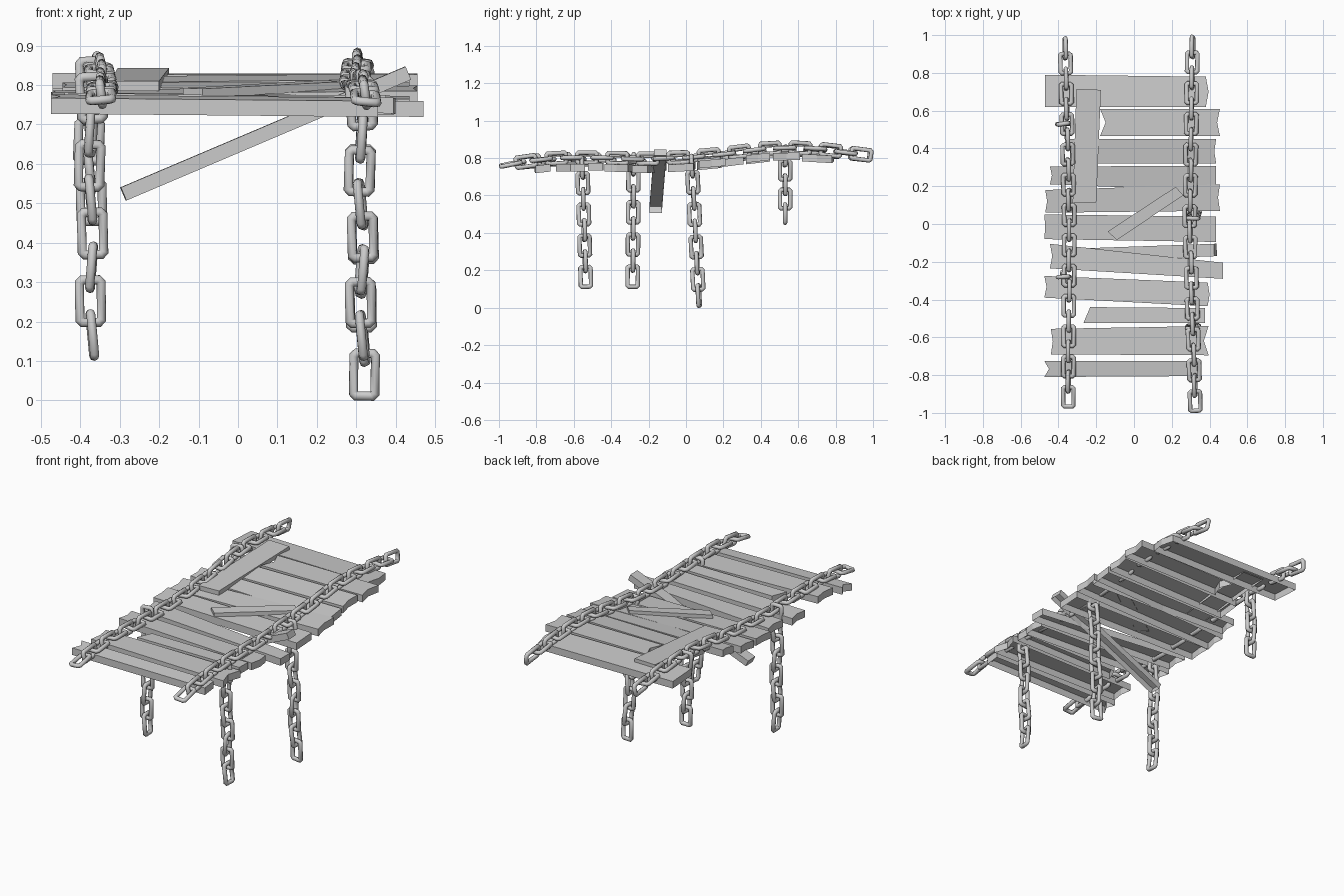
import bpy, bmesh, math, random
from math import radians
from mathutils import Vector, Matrix

random.seed(4)
cube = bpy.data.objects.get("Cube")
if cube:
    bpy.data.objects.remove(cube, do_unlink=True)

grey = bpy.data.materials.new("plain_grey")
grey.use_nodes = True
grey.diffuse_color = (0.6, 0.6, 0.6, 1)
grey.node_tree.nodes["Principled BSDF"].inputs["Base Color"].default_value = (0.6, 0.6, 0.6, 1)

WIRE = 0.0115


def make_object(name, bm, smooth=False):
    bmesh.ops.recalc_face_normals(bm, faces=bm.faces)
    mesh = bpy.data.meshes.new(name)
    bm.to_mesh(mesh)
    bm.free()
    mesh.materials.append(grey)
    obj = bpy.data.objects.new(name, mesh)
    bpy.context.collection.objects.link(obj)
    if smooth:
        bpy.ops.object.select_all(action='DESELECT')
        obj.select_set(True)
        bpy.context.view_layer.objects.active = obj
        bpy.ops.object.shade_smooth_by_angle(angle=radians(50))


# Sagging height line followed by the chains and the deck
SAG = [(-1, .755), (-.87, .78), (-.7, .798), (-.5, .798), (-.2, .79), (0, .798),
       (.2, .817), (.42, .846), (.55, .853), (.75, .843), (1, .812)]


def sag(y):
    for (y0, z0), (y1, z1) in zip(SAG, SAG[1:]):
        if y <= y1:
            return z0 + (z1 - z0) * (y - y0) / (y1 - y0)
    return SAG[-1][1]


def deck(y):
    return sag(y) - 0.024


# One link: a round wire swept around a rectangle with cut corners
def add_link(bm, matrix, length, width):
    a, b, c = length / 2 - WIRE, width / 2 - WIRE, 0.007
    path = [(a, b - c), (a - c, b), (c - a, b), (-a, b - c),
            (-a, c - b), (c - a, -b), (a - c, -b), (a, c - b)]
    path = [Vector((x, y, 0)) for x, y in path]
    rings = []
    for i, p in enumerate(path):
        before = (p - path[i - 1]).normalized()
        after = (path[(i + 1) % len(path)] - p).normalized()
        tangent = (before + after).normalized()
        out = Vector((tangent.y, -tangent.x, 0)) / before.dot(tangent)
        ring = []
        for k in range(8):
            t = math.tau * k / 8
            v = p + WIRE * (out * math.cos(t) + Vector((0, 0, math.sin(t))))
            ring.append(bm.verts.new(matrix @ v))
        rings.append(ring)
    for i, ring in enumerate(rings):
        prev = rings[i - 1]
        for k in range(8):
            bm.faces.new((prev[k - 1], prev[k], ring[k], ring[k - 1]))


# A chain through points; links alternate between lying along side and its normal
def make_chain(name, points, side, width=0.078, twist=9):
    bm = bmesh.new()
    for i, (p, q) in enumerate(zip(points, points[1:])):
        along = (q - p).normalized()
        normal = along.cross(side).normalized()
        across = normal.cross(along)
        frame = Matrix((along, across, normal)).transposed().to_4x4()
        roll = radians(90 * (i % 2) + random.uniform(-twist, twist))
        matrix = Matrix.Translation((p + q) / 2) @ frame @ Matrix.Rotation(roll, 4, 'X')
        add_link(bm, matrix, (q - p).length + 4 * WIRE - 0.001, width)
    make_object(name, bm, smooth=True)


def lerp(a, b, t):
    return a + (b - a) * t


# The two long chains that carry the deck
def long_chain(name, x_front, x_mid, x_back, y0, y1, lift):
    points = []
    for i in range(25):
        t = i / 24
        y = lerp(y0, y1, t)
        x = lerp(x_front, x_mid, 2 * t) if t < .5 else lerp(x_mid, x_back, 2 * t - 1)
        points.append(Vector((x, y, sag(y) + lift * math.sin(math.pi * t))))
    make_chain(name, points, Vector((1, 0, 0)))


long_chain("right_long_chain", -.348, -.342, -.365, -.955, .97, -.008)
long_chain("left_long_chain", .325, .295, .31, -.978, .978, .006)


# Loose chains hanging from the long ones
def hanging_chain(name, top, bottom, links):
    top, bottom = Vector(top), Vector(bottom)
    points = [top.lerp(bottom, i / links) for i in range(links + 1)]
    for i, p in enumerate(points):
        p.x += 0.005 * math.sin(i * 1.7)
    make_chain(name, points, Vector((1, 0, 0)))


hanging_chain("right_rear_hanging_chain", (-.375, .53, .85), (-.375, .53, .465), 5)
hanging_chain("right_front_hanging_chain", (-.375, -.28, .81), (-.37, -.285, .123), 8)
hanging_chain("left_front_hanging_chain", (.31, -.555, .79), (.315, -.535, .123), 8)
hanging_chain("left_middle_hanging_chain", (.31, .03, .8), (.318, .07, .022), 9)


# A board cut from a flat outline, open underneath, its top following a height rule
def make_board(name, outline, top, thick):
    bm = bmesh.new()
    upper = [bm.verts.new((x, y, top(x, y))) for x, y in outline]
    lower = [bm.verts.new((x, y, top(x, y) - thick)) for x, y in outline]
    bm.faces.new(upper)
    for i in range(len(outline)):
        bm.faces.new((upper[i - 1], lower[i - 1], lower[i], upper[i]))
    make_object(name, bm)


# Cross planks: x ends, left edge low/high, right edge low/high, end notches, tilt
PLANKS = [
    (-.47, .38, .62, .79, .62, .78, 0, .015, -.01),
    (-.18, .455, .465, .61, .465, .61, .03, -.015, 0),
    (-.34, .435, .32, .45, .32, .45, 0, -.01, .01),
    (-.445, .435, .21, .305, .175, .307, .01, 0, 0),
    (-.47, .455, .06, .18, .07, .21, .01, -.01, .01),
    (-.475, .435, -.08, .05, -.095, .04, .005, 0, -.01),
    (-.445, .47, -.235, -.105, -.29, -.205, .012, 0, -.015),
    (-.475, .39, -.39, -.275, -.435, -.31, .012, .01, -.01),
    (-.25, .375, -.525, -.44, -.525, -.445, 0, 0, 0),
    (-.44, .395, -.69, -.555, -.695, -.54, .01, -.025, -.015),
    (-.475, .355, -.81, -.725, -.805, -.725, .025, 0, -.01),
]
for n, (x0, x1, la, lb, ra, rb, cut0, cut1, tilt) in enumerate(PLANKS):
    skew = 0.018 if x0 == -.25 else 0
    outline = [(x0 - skew, la), (x0 + cut0, (la + lb) / 2), (x0 + skew, lb),
               (x1, rb), (x1 + cut1, (ra + rb) / 2), (x1, ra)]
    mid = (la + lb + ra + rb) / 4
    slope = (deck(mid + .06) - deck(mid - .06)) / .12
    make_board(f"cross_plank_{n + 1}", outline,
               lambda x, y: deck(mid) + slope * (y - mid) + tilt * x, 0.04)

# Loose boards lying on the deck
make_board("long_loose_board", [(-.325, .11), (-.2, .115), (-.175, .71), (-.305, .715)],
           lambda x, y: lerp(.81, .843, (y - .11) / .6), 0.025)
make_board("short_loose_board", [(-.14, -.04), (-.09, -.085), (.262, .153), (.22, .196)],
           lambda x, y: deck(y) + 0.02, 0.022)

# Broken plank that has dropped through the deck, also open underneath
bm = bmesh.new()
place = (Matrix.Translation((.07, -.15, .677)) @ Matrix.Rotation(radians(2), 4, 'Z')
         @ Matrix.Rotation(radians(-23), 4, 'Y') @ Matrix.Diagonal((.785, .066, .036, 1)))
bmesh.ops.create_cube(bm, size=1, matrix=place)
bottom = min(bm.faces, key=lambda f: f.calc_center_median().z - .42 * f.calc_center_median().x)
bmesh.ops.delete(bm, geom=[bottom], context='FACES_ONLY')
make_object("fallen_plank", bm)
